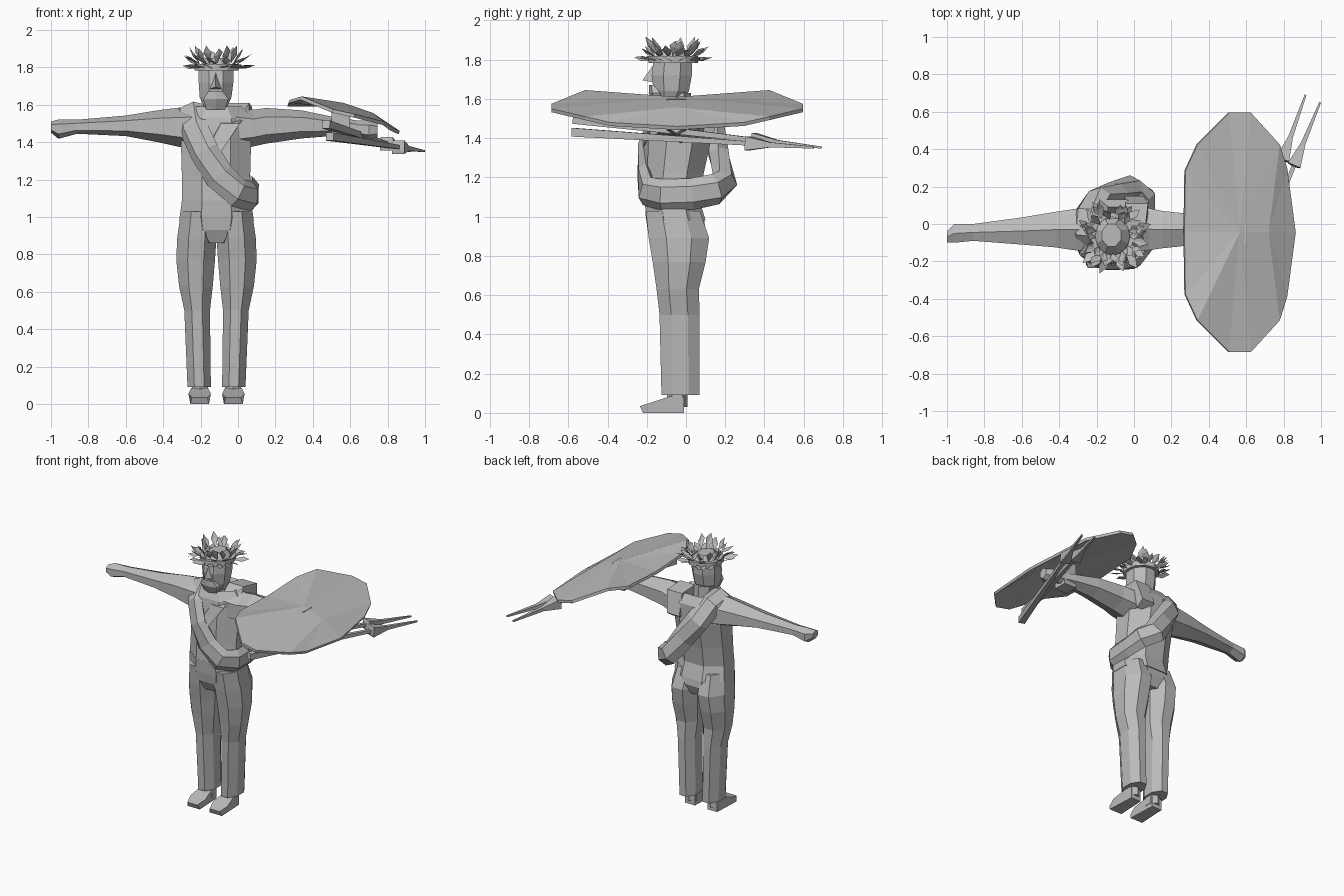
import bpy, bmesh, math, random
from mathutils import Vector

if "Cube" in bpy.data.objects:
    bpy.data.objects.remove(bpy.data.objects["Cube"])

random.seed(4)
grey = bpy.data.materials.new("stone grey")
grey.diffuse_color = (0.5, 0.5, 0.5, 1)
grey.use_nodes = True
grey.node_tree.nodes["Principled BSDF"].inputs["Base Color"].default_value = grey.diffuse_color
CX = -0.115  # body centre line


def finish(name, bm):
    bmesh.ops.recalc_face_normals(bm, faces=bm.faces)
    me = bpy.data.meshes.new(name)
    bm.to_mesh(me)
    bm.free()
    me.materials.append(grey)
    ob = bpy.data.objects.new(name, me)
    bpy.context.collection.objects.link(ob)
    return ob


def ring(c, u, v, n=8):
    """n-sided section around c whose flats touch the half extents u and v"""
    k = 1 / math.cos(math.pi / n)
    c, u, v = Vector(c), Vector(u), Vector(v)
    return [c + u * k * math.cos((i + .5) * math.tau / n) + v * k * math.sin((i + .5) * math.tau / n)
            for i in range(n)]


def loft(name, rings, closed=False):
    bm = bmesh.new()
    rs = [[bm.verts.new(p) for p in r] for r in rings]
    n = len(rs[0])
    for a, b in zip(rs, rs[1:] + rs[:1] if closed else rs[1:]):
        for i in range(n):
            bm.faces.new((a[i], a[(i + 1) % n], b[(i + 1) % n], b[i]))
    if not closed:
        bm.faces.new(rs[0])
        bm.faces.new(rs[-1])
    return finish(name, bm)


def column(name, rows, n=8):
    """rows: z, x0, x1, y0, y1"""
    return loft(name, [ring(((a + b) / 2, (c + d) / 2, z), ((b - a) / 2, 0, 0), (0, (d - c) / 2, 0), n)
                       for z, a, b, c, d in rows])


def limb(name, rows, n=6):
    """rows: x, y0, y1, z0, z1"""
    return loft(name, [ring((x, (a + b) / 2, (c + d) / 2), (0, (b - a) / 2, 0), (0, 0, (d - c) / 2), n)
                       for x, a, b, c, d in rows])


# Torso with a neck opening
column("torso", [(0.98, -.315, .085, -.2, .1), (1.08, -.3, .07, -.21, .07), (1.22, -.3, .065, -.2, .09),
                 (1.4, -.305, .07, -.19, .13), (1.53, -.31, .08, -.17, .13), (1.59, -.25, .02, -.14, .09),
                 (1.53, -.19, -.04, -.1, .04)])
# Draped collar over the far shoulder
loft("collar_fold", [ring(c, u, v, 4) for c, u, v in [
    ((.0, .12, 1.42), (.05, 0, 0), (0, .03, .02)), ((.015, .08, 1.56), (.06, 0, 0), (0, .03, .03)),
    ((.0, -.04, 1.58), (.06, 0, 0), (0, .02, .03)), ((-.04, -.15, 1.52), (.05, 0, 0), (0, .03, .02)),
    ((-.13, -.2, 1.38), (.04, 0, 0), (0, .02, .03))]])

# Legs and feet, mirrored about the centre line
for side, s in (("left", 1), ("right", -1)):
    def span(a, b):
        return sorted((CX + s * a, CX + s * b))
    column(side + "_trouser_leg",
           [(z, *span(a, b), c, d) for z, a, b, c, d in [
               (.09, .03, .155, -.125, .07), (.5, .035, .172, -.135, .07), (.63, .02, .2, -.15, .065),
               (.77, .008, .215, -.17, .1), (.89, 0, .21, -.19, .118), (1.03, 0, .19, -.205, .07)]], 8)
    column(side + "_ankle", [(.03, *span(.045, .13), -.09, 0), (.15, *span(.045, .13), -.09, .0)], 6)
    prof = [(-.01, .0), (-.01, .08), (-.08, .085), (-.17, .055), (-.235, .035), (-.22, 0)]
    widths = [.04, .04, .045, .06, .04, .05]
    mid = CX + s * .09
    loft(side + "_foot", [[Vector((mid + t * w, y, z)) for (y, z), w in zip(prof, widths)] for t in (-1, 1)])
column("hips", [(.86, -.2, -.03, -.16, .07), (.93, -.29, .06, -.195, .1), (1.0, -.31, .08, -.205, .09),
                (1.09, -.3, .07, -.21, .06)])

# Arms stretched sideways
limb("right_arm", [(-.2, -.15, .1, 1.37, 1.58), (-.32, -.14, .08, 1.39, 1.57), (-.42, -.125, .065, 1.41, 1.56),
                   (-.6, -.11, .035, 1.44, 1.535), (-.86, -.09, 0, 1.45, 1.515)])
limb("right_hand", [(-.86, -.09, 0, 1.45, 1.515), (-.96, -.1, 0, 1.425, 1.515), (-1, -.1, -.04, 1.455, 1.505)])
limb("left_arm", [(-.02, -.15, .1, 1.37, 1.58), (.08, -.14, .085, 1.39, 1.56), (.15, -.13, .07, 1.405, 1.57),
                  (.34, -.11, .05, 1.43, 1.56), (.5, -.09, .02, 1.44, 1.53), (.64, -.08, -.01, 1.44, 1.51)])
limb("left_hand", [(.64, -.08, -.01, 1.43, 1.51), (.7, -.1, 0, 1.42, 1.51), (.745, -.08, -.02, 1.43, 1.5)])

# Rolled cloak looping from shoulder to opposite hip
path = [(-.26, -.05, 1.57), (-.24, -.15, 1.48), (-.18, -.2, 1.35), (-.1, -.21, 1.22), (.0, -.2, 1.13),
        (.07, -.12, 1.11), (.075, .03, 1.115), (.06, .15, 1.14), (-.01, .2, 1.18), (-.1, .17, 1.31),
        (-.19, .14, 1.44), (-.25, .06, 1.55)]
path = [Vector(p) for p in path]
rings = []
for i, p in enumerate(path):
    t = (path[(i + 1) % len(path)] - path[i - 1]).normalized()
    out = Vector((p.x - CX, p.y, max(0, p.z - 1.42) * 2))
    out = (out - t * out.dot(t)).normalized()
    rings.append(ring(p, out * (.05 if p.y > .1 else .035), t.cross(out) * .07, 6))
loft("rolled_cloak", rings, closed=True)

# Head, neck and facial features
column("neck", [(1.48, -.18, -.05, -.1, .02), (1.63, -.18, -.06, -.11, .015)], 6)
column("head", [(1.585, -.18, -.06, -.15, -.03), (1.64, -.205, -.035, -.165, .015),
                (1.72, -.21, -.025, -.175, .03), (1.8, -.21, -.025, -.165, .03), (1.85, -.17, -.07, -.12, .0)])
column("beard", [(1.575, -.17, -.07, -.16, -.1), (1.63, -.185, -.05, -.185, -.12), (1.67, -.16, -.08, -.185, -.15)], 6)
bm = bmesh.new()
n = [bm.verts.new(p) for p in [(-.119, -.165, 1.775), (-.15, -.17, 1.685), (-.088, -.17, 1.685), (-.119, -.222, 1.695)]]
for f in ((0, 1, 3), (0, 3, 2), (1, 2, 3), (0, 2, 1)):
    bm.faces.new([n[i] for i in f])
finish("nose", bm)

# Leafy wreath: folded leaves fanning out of a ring, raised toward the front
loft("wreath_band", [ring((CX + .105 * math.cos(a), -.065 + .115 * math.sin(a), 1.8),
                          (.012 * math.cos(a), .012 * math.sin(a), 0), (0, 0, .018), 4)
                     for a in [i * math.tau / 12 for i in range(12)]], closed=True)
bm = bmesh.new()
for row, (count, lift) in enumerate(((15, .15), (15, .65), (13, 1.5))):
    for i in range(count):
        a = (i + .35 * row) * math.tau / count + random.uniform(-.12, .12)
        radial = Vector((math.cos(a), math.sin(a), 0))
        tang = Vector((-math.sin(a), math.cos(a), 0))
        base = Vector((CX, -.065, 1.795 + .012 * row)) + radial * (.1 - .005 * row)
        d = radial + Vector((0, 0, lift)) + tang * random.uniform(-.6, .6) + Vector((0, .1, 0))
        d = d.normalized() * random.uniform(.09, .12)
        w = (tang + Vector((0, 0, random.uniform(-.6, .6)))) * .024
        ridge = radial * .008
        b, l, m, r, t = [bm.verts.new(p) for p in (base, base + d * .6 - w, base + d * .55 + ridge,
                                                   base + d * .6 + w, base + d)]
        for f in ((b, m, l), (b, r, m), (l, m, t), (m, r, t)):
            bm.faces.new(f)
finish("wreath_leaves", bm)

# Oval shield lying over the forearm
SY = -.045
half = [(.51, .64, 1.575), (.34, .47, 1.645), (.275, .33, 1.625)]
far = [(.82, .34, 1.48), (.78, .47, 1.51), (.625, .64, 1.55)]
rim = [(x, SY + y, z) for x, y, z in half] + [(.27, SY, 1.61)] + [(x, SY - y, z) for x, y, z in half[::-1]]
rim += [(x, SY - y, z) for x, y, z in far[::-1]] + [(.865, SY, 1.46)] + [(x, SY + y, z) for x, y, z in far]
bm = bmesh.new()
drop = Vector((-.006, 0, -.018))
layers = []
for off in (Vector(), drop):
    vs = [bm.verts.new(Vector(p) + off) for p in rim]
    hub = bm.verts.new(Vector((.565, SY, 1.61)) + off)
    boss = bm.verts.new(Vector((.72, SY, 1.557)) + off)
    k = len(vs)
    for i in range(k):
        j = (i + 1) % k
        outer = 8 <= i <= 11  # far side fans from the second crease point
        bm.faces.new((vs[i], vs[j], boss if outer else hub))
    bm.faces.new((vs[8], boss, hub))
    bm.faces.new((vs[12], hub, boss))
    layers.append(vs)
for i in range(k):
    j = (i + 1) % k
    bm.faces.new((layers[0][i], layers[0][j], layers[1][j], layers[1][i]))
finish("shield", bm)
# Grip joining shield and arm
column("shield_grip", [(1.42, .5, .6, -.1, .0), (1.6, .5, .6, -.1, .0)], 4)

# Pair of javelins: shaft, barbed collar, slim point
for i, (tail, tip) in enumerate((((.47, -.57, 1.495), (.917, .69, 1.352)), ((.49, -.575, 1.43), (.995, .65, 1.352)))):
    a, b = Vector(tail), Vector(tip)
    d = (b - a).normalized()
    u = d.cross(Vector((0, 0, 1))).normalized()
    v = u.cross(d)
    rows = [(0, .022), (.72, .011), (.725, .036), (.82, .013), (1, .005)]
    loft("javelin_%d" % (i + 1), [ring(a.lerp(b, t), u * r, v * r, 4) for t, r in rows])
